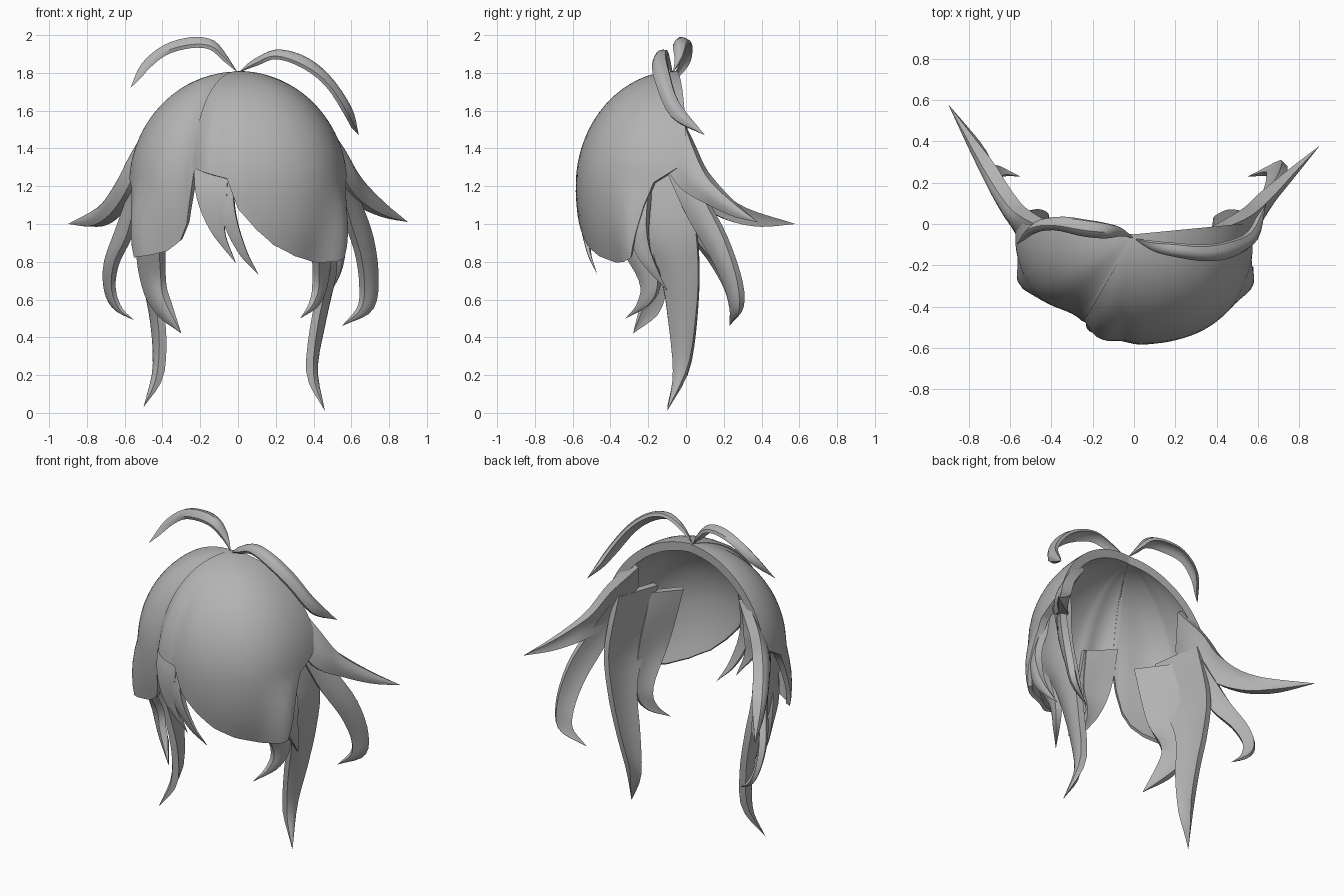
import bpy, bmesh, math
from mathutils import Vector

hair = bpy.data.materials.new("hair grey")
hair.diffuse_color = (0.45, 0.45, 0.45, 1)
CENTRE = Vector((0, -0.05, 1.2))


def loft(name, rows):
    """Closed solid from rows of (outer points, inner points)."""
    bm = bmesh.new()
    loops = []
    for outer, inner in rows:
        loops.append([bm.verts.new(p) for p in outer + inner[::-1]])
    n = len(loops[0])
    for a, b in zip(loops, loops[1:]):
        for i in range(n):
            j = (i + 1) % n
            bm.faces.new((a[i], a[j], b[j], b[i]))
    for lp in (loops[0], loops[-1]):
        for i in range(n // 2 - 1):
            bm.faces.new((lp[i], lp[i + 1], lp[n - 2 - i], lp[n - 1 - i]))
    bmesh.ops.remove_doubles(bm, verts=bm.verts, dist=0.0008)
    bmesh.ops.recalc_face_normals(bm, faces=bm.faces)
    me = bpy.data.meshes.new(name)
    bm.to_mesh(me)
    bm.free()
    me.materials.append(hair)
    ob = bpy.data.objects.new(name, me)
    bpy.context.collection.objects.link(ob)
    bpy.ops.object.select_all(action='DESELECT')
    ob.select_set(True)
    bpy.context.view_layer.objects.active = ob
    bpy.ops.object.shade_smooth_by_angle(angle=math.radians(42))
    return ob


def spline(pts, t):
    """Catmull-Rom point at t in 0..1."""
    p = [Vector(q) for q in pts]
    p = [2 * p[0] - p[1]] + p + [2 * p[-1] - p[-2]]
    f = t * (len(p) - 3)
    i = min(int(f), len(p) - 4)
    u = f - i
    a, b, c, d = p[i:i + 4]
    return 0.5 * (2 * b + (c - a) * u + (2 * a - 5 * b + 4 * c - d) * u * u
                  + (3 * b - a - 3 * c + d) * u ** 3)


def lock(name, edge_a, edge_b, thick=0.04, bulge=0.12, ref=None, steps=18, across=6):
    """Tapering strand between two edge curves, bulging outwards."""
    rows, sign = [], 0
    for k in range(steps + 1):
        t = k / steps
        a, b = spline(edge_a, t), spline(edge_b, t)
        t0, t1 = max(0, t - 0.03), min(1, t + 0.03)
        tan = (spline(edge_a, t1) + spline(edge_b, t1)
               - spline(edge_a, t0) - spline(edge_b, t0))
        w = (b - a).length
        if w > 1e-4:
            nrm = (b - a).cross(tan).normalized()
            if not sign:
                mid = (a + b) / 2 - CENTRE
                out = ref or Vector((mid.x, mid.y, 0))
                sign = 1 if nrm.dot(out) > 0 else -1
            nrm = nrm * sign
        else:
            nrm = Vector((0, 0, 0))
        th = min(thick, w * 0.4)
        outer, inner = [], []
        for j in range(across + 1):
            v = j / across
            p = a.lerp(b, v)
            hump = math.sin(math.pi * v) * w * bulge * min(1, t * 3)
            outer.append(p + nrm * hump)
            inner.append(p + nrm * (hump * 0.5 - th))
        rows.append((outer, inner))
    return loft(name, rows)


def scalp(theta, phi, s=1.0):
    """Point on the head form: theta from the front, phi is elevation."""
    th = math.radians(theta)
    r = math.cos(phi)
    if theta < -28:
        k = 1 - 0.11 * math.exp(-((theta + 34) / 15) ** 2)
    else:
        k = 1 + 0.05 * math.sin(2 * th) ** 2 * (theta > 0)
        k -= 0.11 * math.exp(-((theta + 30) / 8) ** 2) * r
    k -= 0.025 * math.exp(-((theta + 6) / 5) ** 2) * r
    k += 0.4 * max(0, -math.sin(phi)) * math.exp(-((abs(theta) - 65) / 11) ** 2)
    h = 0.61 if phi > 0 else 0.8
    return CENTRE + s * Vector((0.58 * r * k * math.sin(th),
                                -0.535 * r * k * math.cos(th), h * math.sin(phi)))


def elevation(z):
    return math.asin((z - 1.2) / (0.61 if z > 1.2 else 0.8))


def panel(name, hem, size, steps=22):
    """Part of the cap from the crown to a hem of (angle, height) points."""
    cols = []
    for (t0, z0), (t1, z1) in zip(hem, hem[1:]):
        m = max(2, int(abs(t1 - t0) / 3))
        cols += [(t0 + (t1 - t0) * i / m, z0 + (z1 - z0) * i / m) for i in range(m)]
    cols.append(hem[-1])
    rows = []
    for k in range(steps + 1):
        t = k / steps
        outer, inner = [], []
        for th, z in cols:
            phi = math.pi / 2 + (elevation(z) - math.pi / 2) * t
            low = max(0, min(1, (1.3 - z) / 0.4)) * t
            outer.append(scalp(th, phi, size))
            inner.append(scalp(th, phi, size - 0.09 + 0.05 * low))
        rows.append((outer, inner))
    return loft(name, rows)


# Two halves of the cap, each ending in a swept fringe
panel("fringe_right", [(-28, 1.3), (-6, 1.24), (0, 1.08), (10, 0.97), (20, 0.89), (34, 0.83),
                       (50, 0.795), (60, 0.80), (65, 0.82), (68, 0.95), (72, 1.1), (77, 1.22), (96, 1.33)], 1.0)
panel("fringe_left", [(-26, 1.32), (-29, 1.15), (-33, 1.0), (-39, 0.91), (-48, 0.855), (-58, 0.83),
                      (-66, 0.82), (-69, 0.95), (-73, 1.1), (-78, 1.2), (-96, 1.3)], 0.995)


def front(pts):
    """Put (x, z) points on the front of the head form, rooted under the cap."""
    out = []
    for i, (x, z) in enumerate(pts):
        phi = elevation(z)
        th = math.degrees(math.asin(x / (0.58 * math.cos(phi))))
        out.append((x, scalp(th, phi, 0.945 if i == 0 else 0.985).y, z))
    return out


# Small strands between the two fringes
lock("middle_strand_1", front([(-0.23, 1.42), (-0.225, 1.17), (-0.15, 0.97), (-0.01, 0.79)]),
     front([(-0.05, 1.38), (-0.06, 1.15), (-0.07, 0.96), (-0.01, 0.79)]), 0.05, 0.06)
lock("middle_strand_2", front([(-0.13, 1.38), (-0.09, 1.05), (0.0, 0.85), (0.11, 0.73)]),
     front([(-0.03, 1.38), (-0.02, 1.09), (0.04, 0.87), (0.11, 0.73)]), 0.05, 0.06)

# Wings flicking out to the back
lock("wing_right",
     [(0.41, -0.03, 1.6), (0.55, 0.03, 1.42), (0.65, 0.11, 1.25), (0.77, 0.24, 1.12), (0.9, 0.38, 1.01)],
     [(0.50, -0.16, 1.40), (0.585, -0.04, 1.2), (0.68, 0.12, 1.1), (0.79, 0.25, 1.04), (0.9, 0.38, 1.01)], 0.06)
lock("wing_left",
     [(-0.41, -0.03, 1.58), (-0.54, 0.03, 1.42), (-0.62, 0.1, 1.26), (-0.73, 0.27, 1.1), (-0.9, 0.58, 1.0)],
     [(-0.50, -0.16, 1.40), (-0.585, -0.03, 1.19), (-0.68, 0.15, 1.05), (-0.78, 0.35, 0.99), (-0.9, 0.58, 1.0)], 0.06)

# Hooked locks behind the ears
lock("hook_right",
     [(0.53, -0.02, 1.38), (0.65, 0.1, 1.12), (0.72, 0.2, 0.92), (0.745, 0.27, 0.7), (0.71, 0.28, 0.54), (0.55, 0.23, 0.46)],
     [(0.52, -0.13, 1.34), (0.585, 0.0, 1.05), (0.65, 0.12, 0.84), (0.67, 0.2, 0.67), (0.65, 0.23, 0.55), (0.55, 0.23, 0.46)])
lock("hook_left",
     [(-0.52, -0.02, 1.34), (-0.64, 0.1, 1.0), (-0.71, 0.2, 0.8), (-0.71, 0.26, 0.65), (-0.66, 0.27, 0.55), (-0.55, 0.23, 0.49)],
     [(-0.52, -0.13, 1.28), (-0.58, 0.0, 0.97), (-0.655, 0.12, 0.8), (-0.67, 0.2, 0.66), (-0.63, 0.23, 0.55), (-0.55, 0.23, 0.49)])

# Long side locks
lock("long_lock_right",
     [(0.45, -0.31, 1.34), (0.49, -0.27, 1.0), (0.48, -0.14, 0.75), (0.42, -0.09, 0.45), (0.40, -0.07, 0.2), (0.46, -0.1, 0.01)],
     [(0.52, -0.01, 1.36), (0.555, 0.045, 1.02), (0.515, 0.065, 0.75), (0.465, 0.05, 0.5), (0.42, 0.01, 0.25), (0.46, -0.1, 0.01)])
lock("long_lock_left",
     [(-0.45, -0.31, 1.34), (-0.49, -0.25, 1.0), (-0.47, -0.14, 0.75), (-0.42, -0.09, 0.45), (-0.43, -0.07, 0.2), (-0.5, -0.1, 0.03)],
     [(-0.52, -0.01, 1.36), (-0.55, 0.045, 1.02), (-0.51, 0.065, 0.75), (-0.465, 0.05, 0.5), (-0.45, 0.01, 0.25), (-0.5, -0.1, 0.03)])

# Inner side locks curling forwards
lock("inner_lock_right",
     [(0.33, -0.43, 1.3), (0.41, -0.38, 0.95), (0.43, -0.25, 0.7), (0.40, -0.26, 0.58), (0.33, -0.32, 0.5)],
     [(0.46, -0.28, 1.3), (0.50, -0.2, 0.95), (0.48, -0.15, 0.7), (0.43, -0.2, 0.57), (0.33, -0.32, 0.5)])
lock("inner_lock_left",
     [(-0.34, -0.39, 1.3), (-0.41, -0.35, 0.95), (-0.41, -0.24, 0.73), (-0.39, -0.24, 0.6), (-0.30, -0.28, 0.42)],
     [(-0.48, -0.2, 1.3), (-0.54, -0.12, 0.93), (-0.51, -0.13, 0.67), (-0.43, -0.17, 0.52), (-0.30, -0.28, 0.42)])

# Short sideburn, right side only
lock("sideburn_right",
     [(0.46, -0.31, 1.28), (0.53, -0.31, 1.0), (0.55, -0.27, 0.85), (0.54, -0.19, 0.74), (0.5, -0.1, 0.65)],
     [(0.50, -0.18, 1.3), (0.575, -0.21, 1.05), (0.57, -0.2, 0.9), (0.55, -0.16, 0.78), (0.5, -0.1, 0.65)])

# Two loose strands arching from the crown
UP = Vector((0, 0, 1))
ROOT = (0, -0.07, 1.8)
lock("crown_strand_left",
     [ROOT, (-0.06, -0.02, 1.89), (-0.13, 0.0, 1.955), (-0.23, 0.015, 1.975), (-0.36, 0.03, 1.945), (-0.48, 0.01, 1.85), (-0.57, -0.1, 1.72)],
     [ROOT, (-0.06, -0.06, 1.87), (-0.14, -0.07, 1.94), (-0.25, -0.06, 1.95), (-0.39, -0.03, 1.91), (-0.50, -0.05, 1.82), (-0.57, -0.1, 1.72)],
     0.02, 0.35, UP, 24, 4)
lock("crown_strand_right",
     [ROOT, (0.08, -0.09, 1.87), (0.2, -0.1, 1.92), (0.33, -0.11, 1.895), (0.46, -0.09, 1.80), (0.57, -0.04, 1.65), (0.64, 0.1, 1.47)],
     [ROOT, (0.09, -0.13, 1.85), (0.2, -0.16, 1.89), (0.35, -0.18, 1.84), (0.48, -0.16, 1.74), (0.59, -0.08, 1.57), (0.64, 0.1, 1.47)],
     0.02, 0.25, UP, 24, 4)
